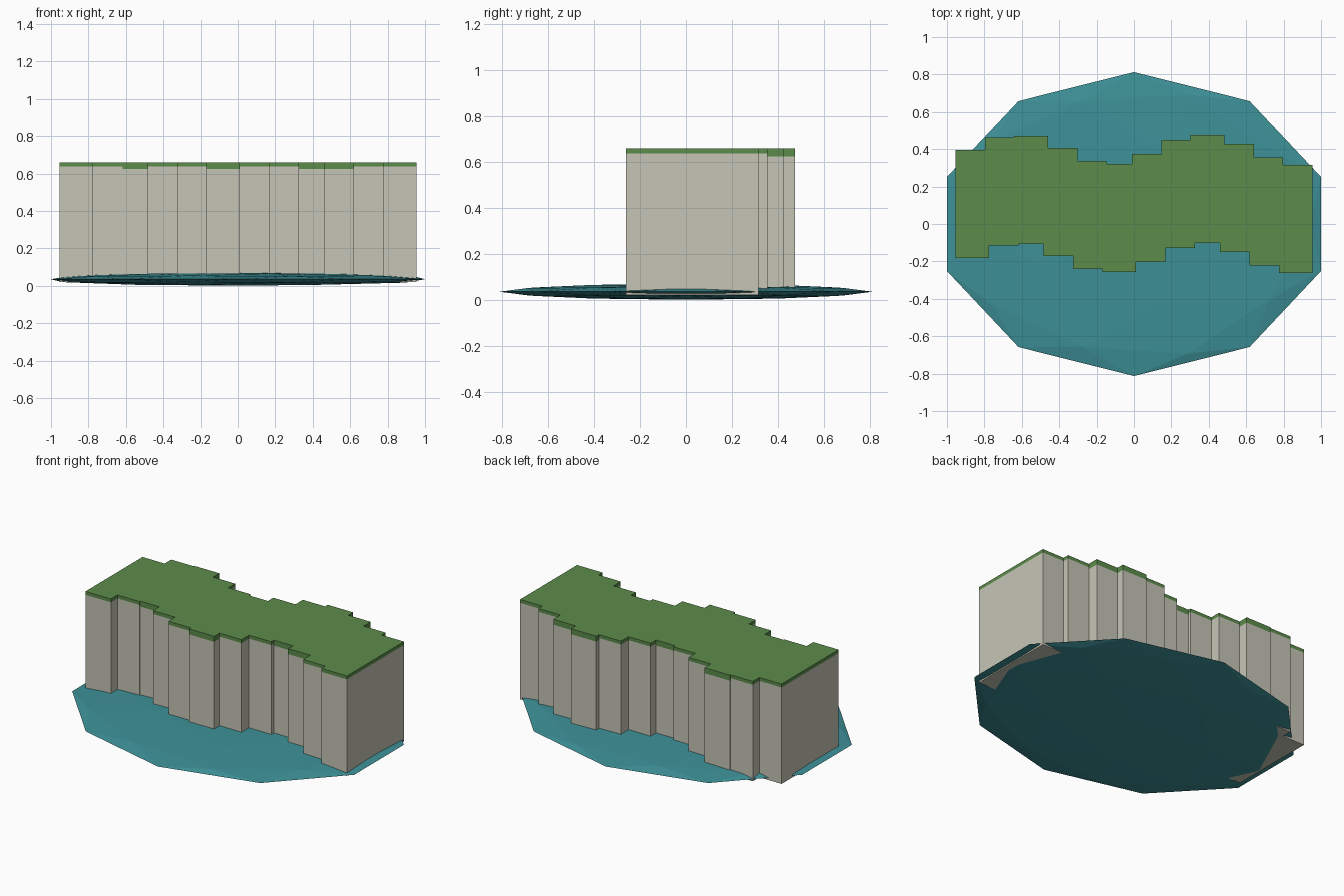
import bpy
import bmesh

cube = bpy.data.objects.get("Cube")
if cube:
    bpy.data.objects.remove(cube)


def material(name, color):
    m = bpy.data.materials.new(name)
    m.use_nodes = True
    m.diffuse_color = (*color, 1)
    m.node_tree.nodes["Principled BSDF"].inputs["Base Color"].default_value = (*color, 1)
    return m


stone = material("pale_stone", (0.56, 0.56, 0.47))
grass = material("grass_green", (0.107, 0.265, 0.07))
water = material("teal_water", (0.046, 0.28, 0.31))


def finish(bm, name, mat):
    mesh = bpy.data.meshes.new(name)
    bm.to_mesh(mesh)
    bm.free()
    mesh.materials.append(mat)
    obj = bpy.data.objects.new(name, mesh)
    bpy.context.collection.objects.link(obj)
    return obj


def box(name, mat, x, y, z0, z1):
    bm = bmesh.new()
    bmesh.ops.create_cube(bm, size=1)
    bmesh.ops.scale(bm, vec=(WIDTH, DEPTH, z1 - z0), verts=bm.verts)
    bmesh.ops.translate(bm, vec=(x, y, (z0 + z1) / 2), verts=bm.verts)
    return finish(bm, name, mat)


# Shallow faceted pool under the cliff
bm = bmesh.new()
bmesh.ops.create_icosphere(bm, subdivisions=2, radius=1)
bmesh.ops.scale(bm, vec=(1.0515, 0.813, 0.035), verts=bm.verts)
bmesh.ops.translate(bm, vec=(0, 0, 0.035), verts=bm.verts)
finish(bm, "water_pool", water)

# Cliff: overlapping columns along a wavy line, each with a grass cap
WIDTH, DEPTH = 0.18, 0.577
BASE, TOP = 0.02, 0.66
offsets = [0.108, 0.174, 0.181, 0.117, 0.049, 0.031,
           0.085, 0.16, 0.187, 0.139, 0.067, 0.027]
deep_grass = {2, 5, 8, 9}
for i, y in enumerate(offsets):
    x = (i - 5.5) * 0.1573
    seam = 0.625 if i in deep_grass else 0.638
    box(f"cliff_column_{i + 1}", stone, x, y, BASE, seam)
    box(f"grass_cap_{i + 1}", grass, x, y, seam, TOP)
